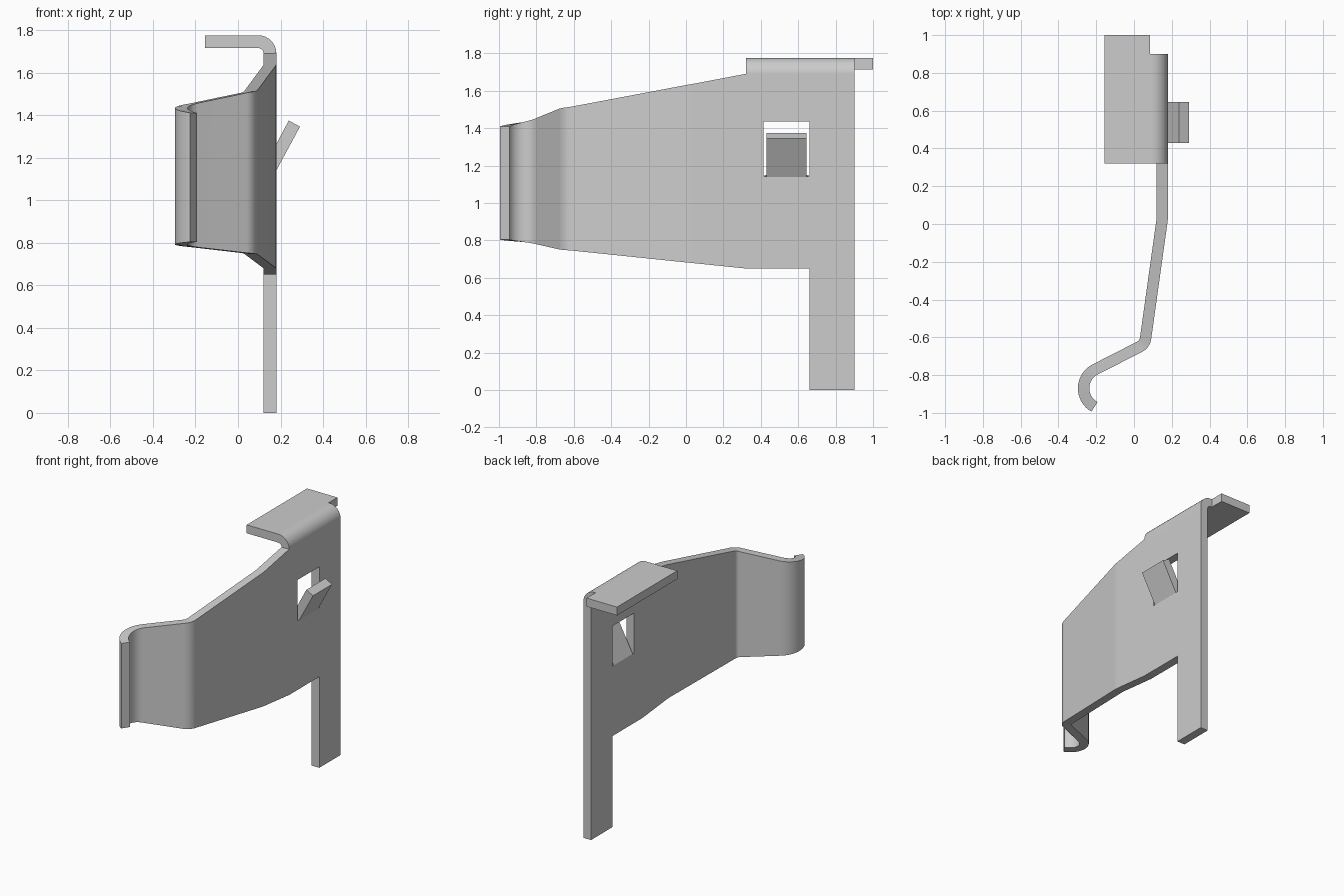
import bpy, bmesh, math
from mathutils import Vector

if "Cube" in bpy.data.objects:
    bpy.data.objects.remove(bpy.data.objects["Cube"], do_unlink=True)

THICK = 0.06
WALL_X = 0.15
COLS = [0.32, 0.415, 0.43, 0.645, 0.66, 0.9]   # wall stations along y
ROWS = [0.65, 1.145, 1.435, 1.69]              # wall stations along z
bm = bmesh.new()


def quad(*pts):
    bm.faces.new([bm.verts.new(p) for p in pts])


def loft(rings):
    """Skin neighbouring rows of points with quads."""
    for a, b in zip(rings, rings[1:]):
        for i in range(len(a) - 1):
            quad(a[i], a[i + 1], b[i + 1], b[i])


def arc(centre, radius, start, end, steps):
    angles = [math.radians(start + (end - start) * i / steps) for i in range(steps + 1)]
    return [Vector((centre[0] + radius * math.cos(t), centre[1] + radius * math.sin(t)))
            for t in angles]


def fillet(before, corner, after, radius, steps):
    """Round one corner of a flat path."""
    b, c, a = Vector(before), Vector(corner), Vector(after)
    u, v = (b - c).normalized(), (a - c).normalized()
    half = math.acos(u.dot(v)) / 2
    centre = c + (u + v).normalized() * (radius / math.sin(half))
    reach = radius / math.tan(half)
    p, q = c + u * reach - centre, c + v * reach - centre
    start = math.degrees(math.atan2(p.y, p.x))
    sweep = math.degrees(math.atan2(p.x * q.y - p.y * q.x, p.dot(q)))
    return arc(centre, radius, start, start + sweep, steps)


# Upright wall with a square window
for y0, y1 in zip(COLS, COLS[1:]):
    for z0, z1 in zip(ROWS, ROWS[1:]):
        if not (z0 == ROWS[1] and COLS[1] <= y0 < COLS[4]):
            loft([[(WALL_X, y0, z0), (WALL_X, y1, z0)], [(WALL_X, y0, z1), (WALL_X, y1, z1)]])

# Leg
quad((WALL_X, COLS[4], 0), (WALL_X, COLS[5], 0),
     (WALL_X, COLS[5], ROWS[0]), (WALL_X, COLS[4], ROWS[0]))

# Tab lanced out of the window
quad((WALL_X, COLS[2], ROWS[1]), (WALL_X, COLS[3], ROWS[1]),
     (0.265, COLS[3], 1.36), (0.265, COLS[2], 1.36))

# Top flange with its rounded bend and a longer outer part
bend = 0.055
section = arc((WALL_X - bend, ROWS[3]), bend, 0, 90, 8)
section += [Vector((x, ROWS[3] + bend)) for x in (0.085, -0.155)]
loft([[(p.x, y, p.y) for y in COLS] for p in section])
inner, outer = section[-2:]
loft([[(p.x, y, p.y) for y in (COLS[5], 1.0)] for p in (inner, outer)])

# Tapering spring arm ending in a curled hook
start, knee, elbow = (WALL_X, COLS[0]), (WALL_X, 0.03), (0.057, -0.636)
hook = arc((-0.155, -0.87), 0.112, 117, 241, 16)
path = [Vector(start)] + fillet(start, knee, elbow, 0.3, 4)
path += fillet(knee, elbow, hook[0], 0.06, 8) + hook
rings, run = [], 0.0
for i, p in enumerate(path):
    if i:
        run += (p - path[i - 1]).length
    low, high = ROWS[0] + 0.103 * run, ROWS[3] - 0.187 * run
    rings.append([(p.x, p.y, low + (high - low) * (z - ROWS[0]) / (ROWS[3] - ROWS[0]))
                  for z in ROWS])
loft(rings)

# Join the panels into one sheet
bmesh.ops.remove_doubles(bm, verts=bm.verts, dist=0.0005)
bmesh.ops.recalc_face_normals(bm, faces=bm.faces)
mesh = bpy.data.meshes.new("spring_clip")
bm.to_mesh(mesh)
bm.free()
clip = bpy.data.objects.new("spring_clip", mesh)
bpy.context.collection.objects.link(clip)

# Grey metal
metal = bpy.data.materials.new("grey_metal")
metal.use_nodes = True
colour = (0.604, 0.604, 0.604, 1)
metal.diffuse_color = colour
metal.node_tree.nodes["Principled BSDF"].inputs["Base Color"].default_value = colour
mesh.materials.append(metal)

# Sheet thickness and shading
solid = clip.modifiers.new("thickness", "SOLIDIFY")
solid.thickness = THICK
solid.offset = 0
solid.use_even_offset = True
bpy.ops.object.select_all(action="DESELECT")
clip.select_set(True)
bpy.context.view_layer.objects.active = clip
bpy.ops.object.modifier_apply(modifier=solid.name)
bpy.ops.object.shade_smooth_by_angle(angle=math.radians(20))
weighted = clip.modifiers.new("clean_shading", "WEIGHTED_NORMAL")
weighted.keep_sharp = True
